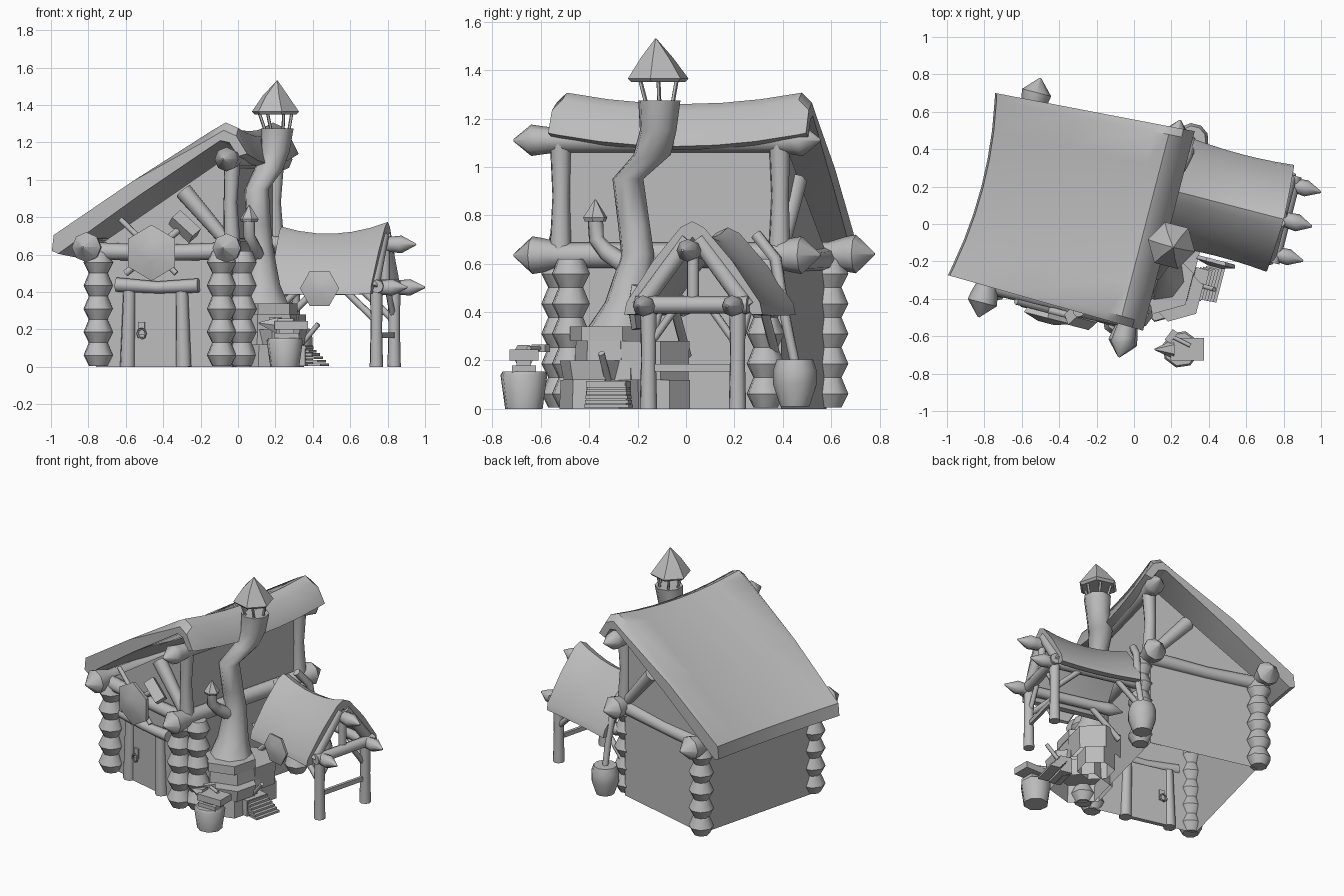
import bpy, bmesh, math
from mathutils import Vector, Matrix

if "Cube" in bpy.data.objects:
    bpy.data.objects.remove(bpy.data.objects["Cube"])

TURN = Matrix.Rotation(math.radians(-14.5), 4, 'Z')   # whole hut is turned a little
BACK = TURN.inverted()

clay = bpy.data.materials.new("plain_grey")
clay.use_nodes = True
GREY = (0.5, 0.5, 0.5, 1)
clay.diffuse_color = GREY
clay.node_tree.nodes["Principled BSDF"].inputs["Base Color"].default_value = GREY


def W(x, y, z):
    """World point expressed in the hut's own turned frame."""
    return BACK @ Vector((x, y, z))


def finish(name, bm, angle):
    bmesh.ops.recalc_face_normals(bm, faces=bm.faces)
    bm.transform(TURN)
    mesh = bpy.data.meshes.new(name)
    bm.to_mesh(mesh)
    bm.free()
    mesh.materials.append(clay)
    ob = bpy.data.objects.new(name, mesh)
    bpy.context.collection.objects.link(ob)
    bpy.ops.object.select_all(action='DESELECT')
    ob.select_set(True)
    bpy.context.view_layer.objects.active = ob
    if angle:
        bpy.ops.object.shade_smooth_by_angle(angle=math.radians(angle))


def tube(name, pts, radii, n=8, angle=62, spin=0.0, base=True, level=False):
    """Rings of n sides along a path; level keeps every ring flat."""
    pts = [Vector(p) for p in pts]
    if isinstance(radii, (int, float)):
        radii = [radii] * len(pts)
    bm = bmesh.new()
    rings = []
    for i, p in enumerate(pts):
        t = pts[min(i + 1, len(pts) - 1)] - pts[max(i - 1, 0)]
        t = Vector((0, 0, 1)) if level else t.normalized()
        a = t.cross(Vector((0, 1, 0)) if abs(t.z) > 0.7 else Vector((0, 0, 1))).normalized()
        b = t.cross(a)
        ang = [spin + math.tau * k / n for k in range(n)]
        rings.append([bm.verts.new(p + radii[i] * (math.cos(w) * a + math.sin(w) * b)) for w in ang])
    for r, s in zip(rings, rings[1:]):
        for k in range(n):
            bm.faces.new((r[k], r[(k + 1) % n], s[(k + 1) % n], s[k]))
    if base:
        bm.faces.new(rings[0])
    bm.faces.new(rings[-1])
    finish(name, bm, angle)


def sweep(name, profile, place, stations, skip=(), angle=45):
    """Carry a closed profile through stations; place maps (a, b, s) to a point."""
    bm = bmesh.new()
    rings = [[bm.verts.new(place(a, b, s)) for a, b in profile] for s in stations]
    n = len(profile)
    for r, s in zip(rings, rings[1:]):
        for k in range(n):
            if k not in skip:
                bm.faces.new((r[k], r[(k + 1) % n], s[(k + 1) % n], s[k]))
    bm.faces.new(rings[0])
    bm.faces.new(rings[-1])
    finish(name, bm, angle)


def box(name, centre, size, rot=0.0):
    bm = bmesh.new()
    bmesh.ops.create_cube(bm, size=1)
    bm.transform(Matrix.Translation(centre) @ Matrix.Rotation(rot, 4, 'Z') @ Matrix.Diagonal((*size, 1)))
    finish(name, bm, 0)


def spear_beam(name, a, b, r, head, length, n=8):
    """Log whose two ends swell and come to a point."""
    a, b = Vector(a), Vector(b)
    d = (b - a).normalized()
    steps = [(0, .005), (length, head), (length * 1.5, head * .92), (length * 2.5, r)]
    pts = [a + d * s for s, _ in steps] + [b - d * s for s, _ in reversed(steps)]
    rad = [q for _, q in steps]
    tube(name, pts, rad + rad[::-1], n, 46)


# walls: tall right side, low left side, open underneath
gable = [(-.66, 0), (.09, 0), (.09, 1.14), (-.66, .64)]
sweep("house_walls", gable, lambda a, b, s: (a, s, b), [-.48, .43], skip=(0,), angle=0)

# corner stacks of log ends
def log_stack(name, u, v, top=.62):
    count, pts, rad = 5, [], []
    h = top / count
    for i in range(count):
        pts += [(u, v, h * i + .006), (u, v, h * (i + .5))]
        rad += [.052, .081]
    tube(name, pts + [(u, v, top)], rad + [.056], 8, 46)

for i, (u, v) in enumerate([(.045, -.525), (.14, -.455), (-.64, -.51), (-.665, .44), (.135, .375)]):
    log_stack(f"corner_logs_{i}", u, v)

# long pointed beams
spear_beam("left_wall_beam", (-.68, -.69, .64), (-.68, .63, .64), .05, .08, .08)
spear_beam("right_wall_beam", (.1, -.71, .635), (.1, .6, .635), .053, .078, .08)
spear_beam("ridge_beam", (.1, -.71, 1.11), (.1, .6, 1.11), .05, .065, .075)

# gable framing on front and back
for side, v in (("front", -.51), ("back", .425)):
    tube(f"{side}_tie_beam", [(-.7, v, .62), (-.3, v, .61), (.1, v, .62)], [.048, .042, .048])
    tube(f"{side}_king_post", [(.1, v, .64), (.09, v, .88), (.1, v, 1.1)], [.047, .037, .045])
    tube(f"{side}_right_brace", [(.06, v, .68), (-.17, v, .94)], [.036, .048])

# main roof: sagging, hooked over the ridge, softened at its ends
roof = [(-.895, .62), (-.885, .705), (-.45, .99), (-.02, 1.27), (.06, 1.315), (.13, 1.285), (.19, 1.14),
        (.14, 1.125), (.09, 1.2), (.04, 1.21), (-.42, .91), (-.86, .605)]

def sag_main(a, b, s):
    k = 1 - s * s
    if a < -.8:
        a += .055 * k
    ridge = a > -.1
    end_drop = .05 if abs(s) == 1 and ridge and b > 1.25 else 0
    side = a + .35
    return (a, .02 * side + s * (.527 + .044 * side), b - .055 * k * (1 if ridge else .5) - end_drop)

sweep("main_roof", roof, sag_main, [-1, -.92, -.6, -.3, 0, .3, .6, .92, 1])

# door with frame, plate and ring on both faces
def F(x, z, v):
    return ((x - v * .25) / .968, v, z)

tube("door_left_post", [F(-.59, 0, -.49), F(-.58, .41, -.49)], [.042, .034])
tube("door_right_post", [F(-.29, 0, -.49), F(-.3, .41, -.49)], [.042, .034])
tube("door_lintel", [F(-.65, .44, -.5), F(-.43, .425, -.5), F(-.21, .435, -.5)], [.038, .032, .038])
box("door_panel", F(-.44, .2, -.48), (.28, .03, .4))
for v in (-.5, -.46):
    box("handle_plate", F(-.515, .205, v), (.035, .012, .07))
    o = math.copysign(.018, v + .48)
    ring = [F(-.515 + .022 * math.sin(k * math.tau / 8), .178 + .026 * math.cos(k * math.tau / 8), v + o)
            for k in range(9)]
    tube("handle_ring", ring, .006, 5)

# shield over the door with crossed hammers
def shield(name, c, r, depth, spin):
    c = Vector(c)
    d = Vector((0, -1, 0))
    tube(name, [c, c + d * depth * .5, c + d * depth], [r * .93, r, r * .35], 6, 40, spin)

shield("door_shield", F(-.455, .61, -.575), .15, .055, math.pi / 6)
tube("left_hammer_handle", [F(-.33, .5, -.56), F(-.63, .79, -.56)], .016, 6)
tube("right_hammer_handle", [F(-.6, .5, -.56), F(-.27, .77, -.56)], .02, 6)
tube("right_hammer_head", [F(-.34, .8, -.56), F(-.23, .7, -.56)], .05, 4, 0)

# forge hearth in tiers against the right wall, hollow underneath
def tier(name, x, y, r, z0, z1, grow=1.0):
    tube(name, [W(x, y, z0), W(x, y, z1)], [r, r * grow], 6, 0, math.pi / 6, base=False)

tier("hearth_foot", .16, -.33, .2, 0, .12, .97)
tier("hearth_body", .15, -.28, .19, .12, .28, .95)
tier("hearth_rim", .15, -.31, .175, .28, .34)
tier("coal_tray", .22, -.37, .14, .12, .2, 1.12)
tier("quench_trough", .2, -.15, .165, .12, .28, 1.03)
tier("trough_foot", .23, -.1, .12, 0, .12)

# stepped bellows with a handle
for i in range(6):
    p = W(.43 - .016 * i, -.32, .012 + .018 * i)
    box(f"bellows_fold_{i}", p, (.07, .19 - .006 * i, .014))
box("bellows_board", W(.34, -.32, .06), (.08, .17, .11))
tube("bellows_handle", [W(.33, -.32, .11), W(.43, -.35, .23)], .014, 6)

# crooked chimney
tube("chimney_pipe",
     [W(.14, -.28, .33), W(.13, -.24, .44), W(.12, -.2, .64), W(.11, -.215, .76), W(.1, -.24, .95),
      W(.16, -.14, 1.05), W(.2, -.115, 1.15), W(.21, -.11, 1.275)],
     [.135, .098, .07, .068, .066, .08, .078, .09], 8, 62, level=True)
tube("chimney_cap", [W(.2, -.115, 1.35), W(.2, -.115, 1.365), W(.2, -.12, 1.45), W(.21, -.125, 1.53)],
     [.115, .13, .07, .003], 6, 15, level=True)
for k in range(6):
    c, s = math.cos(k * math.tau / 6), math.sin(k * math.tau / 6)
    tube(f"cap_strut_{k}", [W(.21 + .06 * c, -.11 + .06 * s, 1.25), W(.2 + .09 * c, -.115 + .09 * s, 1.37)], .009, 5)
tube("side_pipe", [W(.11, -.23, .58), W(.08, -.33, .65), W(.06, -.37, .7), W(.06, -.375, .79)],
     [.042, .037, .033, .033], 8)
tube("side_pipe_cap", [W(.06, -.375, .775), W(.06, -.375, .79), W(.06, -.375, .865)], [.045, .052, .003], 6, 15)

# side shed: posts, pointed beams, rafters and sagging roof
MID = .225
spear_beam("shed_ridge_beam", (.05, MID, .655), (.925, MID, .655), .036, .047, .08)
for tag, s in (("front", -1), ("back", 1)):
    v = MID + s * .19
    spear_beam(f"shed_{tag}_eave_beam", (.1, v, .425), (.925, v, .425), .035, .044, .08)
    tube(f"shed_{tag}_post", [(.755, v, 0), (.755, v, .2), (.755, v, .43)], [.037, .032, .035])
    tube(f"shed_{tag}_rafter", [(.745, MID + s * .23, .42), (.745, MID + s * .02, .7)], .036)
    tube(f"shed_{tag}_cross_brace", [(.75, v, .26), (.75, MID + s * .08, .41)], .017, 6)
    tube(f"shed_{tag}_long_brace", [(.74, v, .26), (.58, v, .41)], .02, 6)
    tube(f"shed_{tag}_wall_brace", [(.12, v, .22), (.32, v, .41)], .02, 6)
tube("shed_tie_beam", [(.77, MID - .24, .43), (.77, MID + .24, .43)], .036)
tube("shed_king_post", [(.755, MID, .43), (.755, MID, .66)], .026)
box("shed_rail", (.755, MID, .17), (.02, .37, .03))

shed = [(-.295, .39), (-.285, .44), (-.17, .61), (-.05, .75), (0, .775), (.05, .75), (.17, .61), (.285, .44),
        (.295, .39), (.25, .39), (.13, .57), (0, .71), (-.13, .57), (-.25, .39)]

def sag_shed(a, b, s):
    k = 1 - s * s
    return (.475 + s * (.275 + .05 * (b - .4)), MID + a * (1 - .05 * k), b - (.08 * k + .02 * (1 - s)) * (b - .36) * 1.5)

sweep("shed_roof", shed, sag_shed, [i / 3 - 1 for i in range(7)])
shield("eave_shield", (.475, -.075, .42), .108, .04, 0)

# chopping stump with anvil and hammer
sx, sy = .25, -.67
tube("stump", [W(sx, sy, 0), W(sx, sy, .14), W(sx, sy, .155)], [.08, .1, .09], 8, 46)
turn = math.radians(14.5)
box("anvil_foot", W(sx + .01, sy, .165), (.13, .1, .03), turn)
box("anvil_waist", W(sx + .01, sy, .19), (.08, .06, .04), turn)
box("anvil_top", W(sx + .035, sy, .222), (.18, .12, .045), turn)
tube("anvil_horn", [W(sx - .04, sy, .222), W(sx - .14, sy, .235)], [.05, .004], 6, 10)
tube("hammer_handle", [W(.2, -.6, .25), W(.3, -.65, .25)], .011, 6)
box("hammer_head", W(.2, -.6, .25), (.035, .07, .03), -.4)

# rain barrel behind the shed with a leaning pole
bx, by = .31, .45
tube("barrel", [W(bx, by, .01), W(bx, by, .1), W(bx, by, .16), W(bx, by, .205)], [.06, .09, .09, .075], 10, 46)
tube("leaning_pole", [W(bx, by, .19), W(bx, by - .04, .38), W(bx - .02, by - .08, .62), W(bx - .06, by - .16, .72)],
     [.02, .022, .026, .026], 6)
